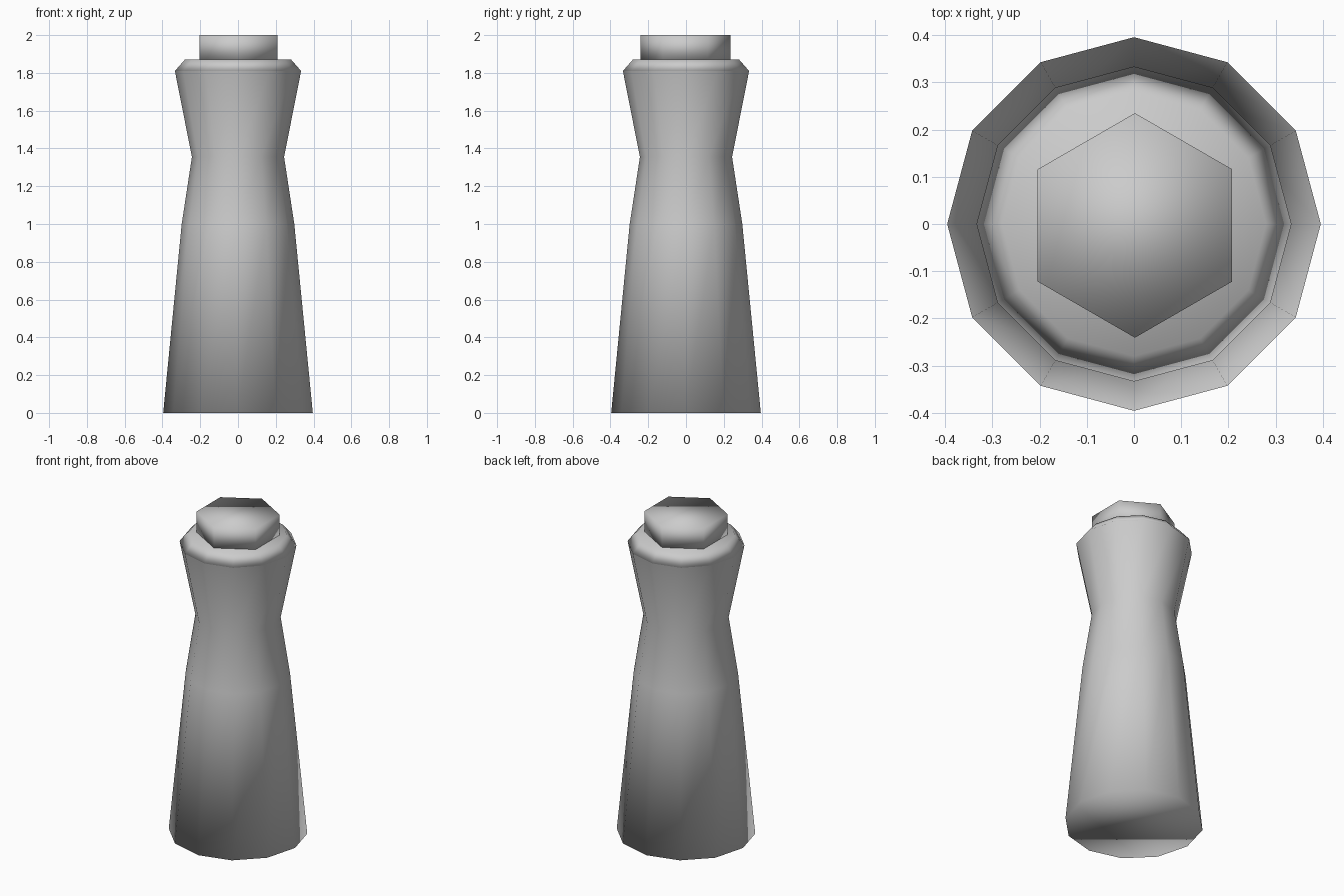
import bpy
import bmesh
from math import cos, sin, pi

cube = bpy.data.objects.get("Cube")
if cube:
    bpy.data.objects.remove(cube, do_unlink=True)

grey = bpy.data.materials.new("plain_grey")
grey.use_nodes = True
colour = (0.6, 0.6, 0.6, 1)
grey.diffuse_color = colour
grey.node_tree.nodes["Principled BSDF"].inputs["Base Color"].default_value = colour


def turned_part(name, sides, profile, close_top=True):
    """Stack rings of (radius, height) with a corner on the y axis, smooth shaded."""
    bm = bmesh.new()
    rings = []
    for radius, z in profile:
        angles = [pi / 2 + 2 * pi * i / sides for i in range(sides)]
        rings.append([bm.verts.new((radius * cos(a), radius * sin(a), z)) for a in angles])
    for low, high in zip(rings, rings[1:]):
        for i in range(sides):
            j = (i + 1) % sides
            bm.faces.new((low[i], low[j], high[j], high[i]))
    bm.faces.new(rings[0][::-1])
    if close_top:
        bm.faces.new(rings[-1])
    for face in bm.faces:
        face.smooth = True
    mesh = bpy.data.meshes.new(name)
    bm.to_mesh(mesh)
    bm.free()
    mesh.materials.append(grey)
    obj = bpy.data.objects.new(name, mesh)
    bpy.context.collection.objects.link(obj)
    return obj


# Tapered body with a pinched neck; its open rim is covered by the collar
turned_part("body", 12, [(0.396, 0), (0.298, 1.0), (0.244, 1.355), (0.334, 1.81)],
            close_top=False)

# Bevelled collar
turned_part("collar", 12, [(0.334, 1.81), (0.28, 1.872)])

# Six-sided cap, set very slightly off centre
cap = turned_part("cap", 6, [(0.238, 1.87), (0.238, 2.0)])
cap.location = (0.002, -0.003, 0)
